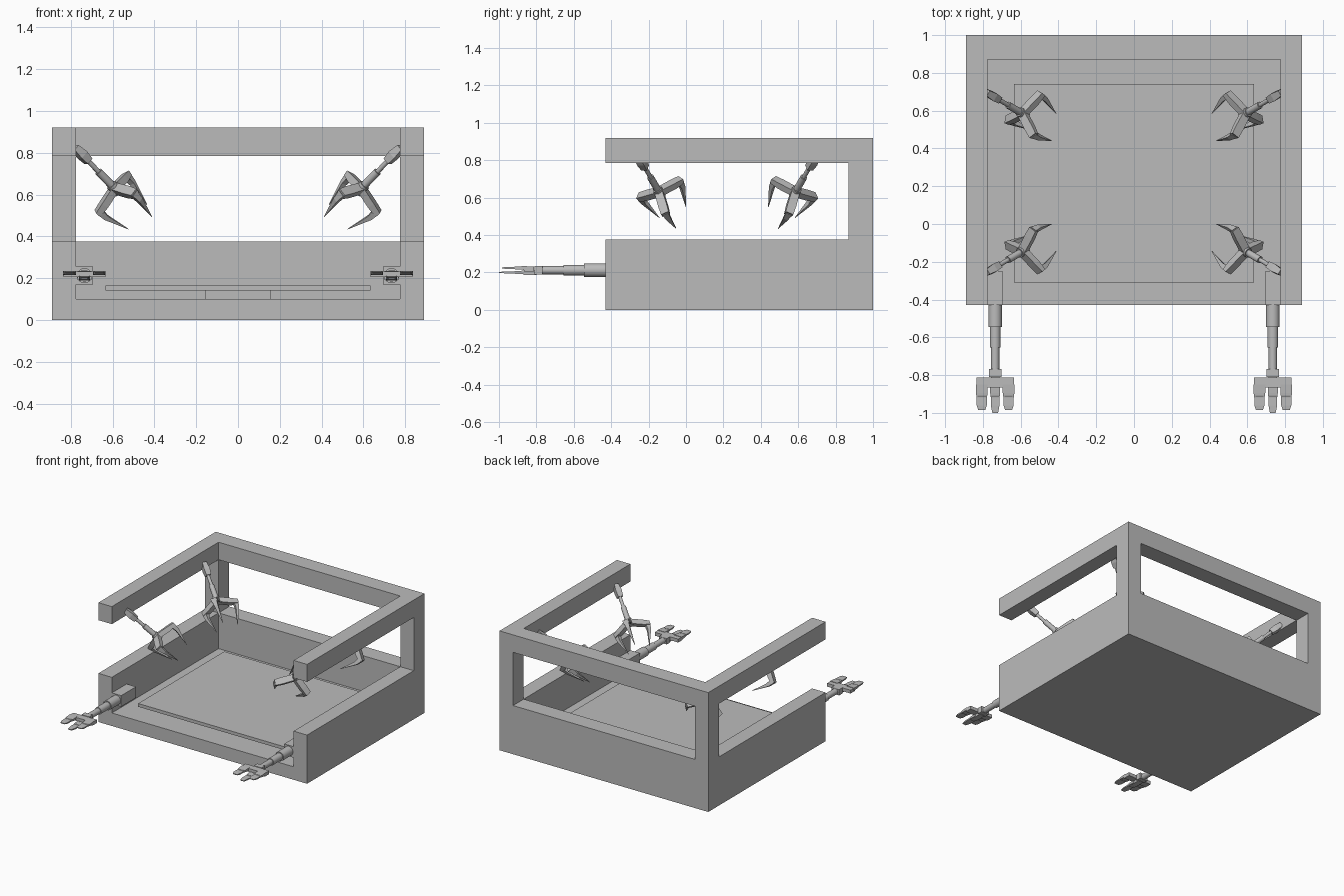
import bpy, bmesh, math
from mathutils import Vector, Matrix

cube = bpy.data.objects.get("Cube")
if cube:
    bpy.data.objects.remove(cube)

grey = bpy.data.materials.new("plain_grey")
grey.use_nodes = True
tone = (0.5, 0.5, 0.5, 1)
grey.diffuse_color = tone
grey.node_tree.nodes["Principled BSDF"].inputs["Base Color"].default_value = tone


def finish(name, bm, smooth=False):
    bmesh.ops.recalc_face_normals(bm, faces=bm.faces)
    mesh = bpy.data.meshes.new(name)
    bm.to_mesh(mesh)
    bm.free()
    mesh.materials.append(grey)
    ob = bpy.data.objects.new(name, mesh)
    bpy.context.collection.objects.link(ob)
    if smooth:
        bpy.ops.object.select_all(action='DESELECT')
        ob.select_set(True)
        bpy.context.view_layer.objects.active = ob
        bpy.ops.object.shade_smooth_by_angle(angle=math.radians(35))
    return ob


def add_box(bm, lo, hi):
    lo, hi = Vector(lo), Vector(hi)
    m = Matrix.Translation((lo + hi) / 2) @ Matrix.Diagonal((*(hi - lo), 1))
    bmesh.ops.create_cube(bm, size=1, matrix=m)


def box(name, lo, hi):
    bm = bmesh.new()
    add_box(bm, lo, hi)
    return finish(name, bm)


def add_rod(bm, a, b, r1, r2=None, sides=16):
    a, b = Vector(a), Vector(b)
    m = Matrix.Translation((a + b) / 2) @ (b - a).to_track_quat('Z', 'Y').to_matrix().to_4x4()
    bmesh.ops.create_cone(bm, cap_ends=True, segments=sides, radius1=r1,
                          radius2=r1 if r2 is None else r2, depth=(b - a).length, matrix=m)


def add_loft(bm, sections, side, up):
    """Skin rectangular sections given as (centre, half width, half height)."""
    rings = [[bm.verts.new(c + side * w * i + up * h * j)
              for i, j in ((-1, -1), (1, -1), (1, 1), (-1, 1))] for c, w, h in sections]
    for p, q in zip(rings, rings[1:]):
        for k in range(4):
            n = (k + 1) % 4
            bm.faces.new((p[k], p[n], q[n], q[k]))
    bm.faces.new(rings[0])
    bm.faces.new(rings[-1])


# Open-fronted tub with a raised rail frame, cut from one block
body = box("tub_and_rail_frame", (-.89, -.43, 0), (.89, 1, .92))
cutters = [box("cavity_cutter", (-.775, -.6, .1), (.775, .87, 1.1)),
           box("side_window_cutter", (-1.1, -.7, .375), (1.1, .87, .785)),
           box("back_window_cutter", (-.775, -.8, .375), (.775, 1.2, .785))]
bpy.context.view_layer.objects.active = body
for cutter in cutters:
    mod = body.modifiers.new("cut", 'BOOLEAN')
    mod.operation, mod.solver, mod.object = 'DIFFERENCE', 'EXACT', cutter
    bpy.ops.object.modifier_apply(modifier=mod.name)
    bpy.data.objects.remove(cutter)

# Platform on its pedestal
box("platform_pedestal", (-.155, .06, .1), (.155, .37, .14))
box("platform", (-.635, -.31, .14), (.635, .74, .165))


# Telescopic front arm with a flat three-finger gripper
def front_arm(sx, label):
    x, z = sx * .735, .212
    box(label + "_arm_bracket", (x - .04, -.43, .17), (x + .04, -.25, .255))
    bm = bmesh.new()
    for y0, y1, r in ((-.42, -.545, .036), (-.54, -.655, .028), (-.65, -.78, .022)):
        add_rod(bm, (x, y0, z), (x, y1, z), r, sides=20)
    finish(label + "_arm_tube", bm, True)

    bm = bmesh.new()
    add_box(bm, (x - .033, -.81, .19), (x + .033, -.768, .235))
    add_box(bm, (x - .022, -.87, .187), (x + .022, -.8, .21))
    add_box(bm, (x - .1, -.865, .206), (x + .1, -.812, .232))
    right, up = Vector((1, 0, 0)), Vector((0, 0, 1))
    for dx, dz in ((-.071, .012), (0, -.012), (.071, .012)):
        tip = -1 if dx == 0 else -.985
        path = ((-.85, .031, .011), (-.895, .031, .008), (-.92, .027, .005),
                (-.96, .027, .005), (tip, .018, .003))
        if dx == 0:
            path = [(y, w * .85, h) for y, w, h in path]
        add_loft(bm, [(Vector((x + dx, y, z + dz)), w, h) for y, w, h in path], right, up)
        # Knuckle across each finger
        add_rod(bm, (x + dx - .022, -.91, z + dz), (x + dx + .022, -.91, z + dz), .009, sides=10)
    finish(label + "_arm_gripper", bm)


# Claw hanging from the rail, mirrored to the four corners
def claw(sx, back, label):
    def place(v):
        return Vector((v.x * -sx, v.y if back else .44 - v.y, v.z))

    axis = Vector((.64, -.38, -.66)).normalized()
    hub = Vector((-.6, .59, .64))
    at = lambda t: place(hub + axis * t)

    bm = bmesh.new()
    for t0, t1, r in ((-.19, -.09, .012), (-.105, 0, .019), (-.01, .045, .026)):
        add_rod(bm, at(t0), at(t1), r, sides=12)
    finish(label + "_claw_arm", bm, True)

    # Mount wedge against the rail
    bm = bmesh.new()
    first = Vector((.5, .85, 0))
    first = (first - axis * first.dot(axis)).normalized()
    cross = axis.cross(first)
    add_loft(bm, [(hub + axis * t, w, w) for t, w in
                  ((-.28, .016), (-.225, .022), (-.18, .018))], first, cross)

    # Three fingers: broad knuckle bar, then a tapering spike
    for k in range(3):
        out = Matrix.Rotation(k * math.tau / 3, 3, axis) @ first
        side = axis.cross(out)
        p = lambda r, t: hub + out * r + axis * t
        lean = (p(.135, .055) - p(0, .015)).normalized()
        add_loft(bm, [(p(0, .015), .022, .018), (p(.09, .042), .024, .018),
                      (p(.142, .055), .022, .014)], side, side.cross(lean))
        add_loft(bm, [(p(.13, .05), .018, .017), (p(.128, .1), .013, .012),
                      (p(.09, .222), .001, .001)], side, out)
    for v in bm.verts:
        v.co = place(v.co)
    finish(label + "_claw", bm)


for sx, name in ((1, "left"), (-1, "right")):
    front_arm(sx, name)
    claw(sx, True, "back_" + name)
    claw(sx, False, "front_" + name)
